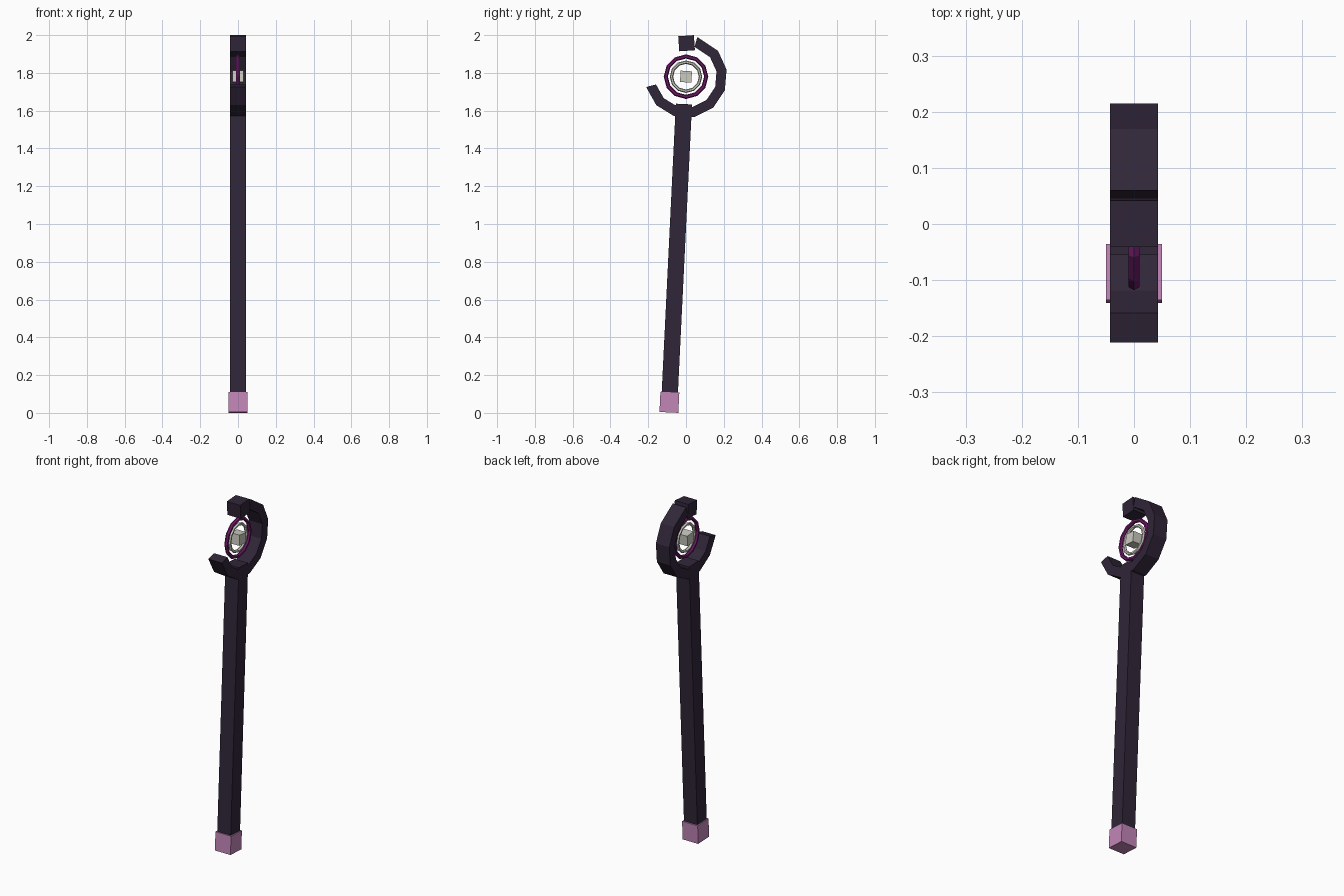
import bpy, bmesh
from math import cos, sin, radians, atan2
from mathutils import Vector

cube = bpy.data.objects.get("Cube")
if cube:
    bpy.data.objects.remove(cube, do_unlink=True)

CENTRE = Vector((0, 0, 1.78))      # middle of the hooked head
HALF = 0.043                       # half thickness of the wood


def material(name, colour):
    m = bpy.data.materials.new(name)
    m.use_nodes = True
    m.diffuse_color = (*colour, 1)
    m.node_tree.nodes["Principled BSDF"].inputs["Base Color"].default_value = (*colour, 1)
    return m


dark = material("dark purple", (0.030, 0.019, 0.040))
pink = material("pink", (0.54, 0.24, 0.48))
magenta = material("magenta", (0.16, 0.010, 0.14))
pale = material("pale grey", (0.60, 0.60, 0.53))


def box(name, centre, size, tilt, mat):
    bpy.ops.mesh.primitive_cube_add(size=1, location=centre, rotation=(tilt, 0, 0))
    ob = bpy.context.object
    ob.name = name
    ob.scale = size
    ob.data.materials.append(mat)
    return ob


def ring(name, radius, tube, mat):
    bpy.ops.mesh.primitive_torus_add(
        location=CENTRE, rotation=(0, radians(90), 0), major_radius=radius,
        minor_radius=tube, major_segments=12, minor_segments=6)
    ob = bpy.context.object
    ob.name = name
    ob.data.materials.append(mat)


# Leaning shaft and its end cap
low, high = Vector((0, -0.09, 0.02)), Vector((0, -0.011, 1.635))
axis = high - low
lean = -atan2(axis.y, axis.z)
box("shaft", (low + high) / 2, (2 * HALF, 2 * HALF, axis.length), lean, dark)
box("end_cap", (0, -0.088, 0.056), (0.10, 0.10, 0.107), lean, pink)

# Open hook swept as a chain of flat segments
bm = bmesh.new()
rows = []
for a in [74] + [39 - 29.2 * i for i in range(8)]:
    d = Vector((0, cos(radians(a)), sin(radians(a))))
    rows.append([bm.verts.new(CENTRE + d * r + Vector((x, 0, 0)))
                 for r, x in ((0.218, -HALF), (0.218, HALF), (0.164, HALF), (0.164, -HALF))])
for p, q in zip(rows, rows[1:]):
    for i in range(4):
        j = (i + 1) % 4
        bm.faces.new((p[i], p[j], q[j], q[i]))
bm.faces.new(rows[0])
bm.faces.new(rows[-1])
bmesh.ops.recalc_face_normals(bm, faces=bm.faces)
mesh = bpy.data.meshes.new("hook")
bm.to_mesh(mesh)
bm.free()
mesh.materials.append(dark)
bpy.context.collection.objects.link(bpy.data.objects.new("hook", mesh))

# Block closing the upper end of the hook
box("hook_block", (0, 0.003, 1.957), (2 * HALF, 0.083, 0.08), radians(4), dark)

# Floating rings and core
ring("outer_ring", 0.107, 0.011, magenta)
ring("inner_ring", 0.077, 0.009, pale)
box("core", CENTRE, (0.06, 0.06, 0.06), radians(-4), pale)
